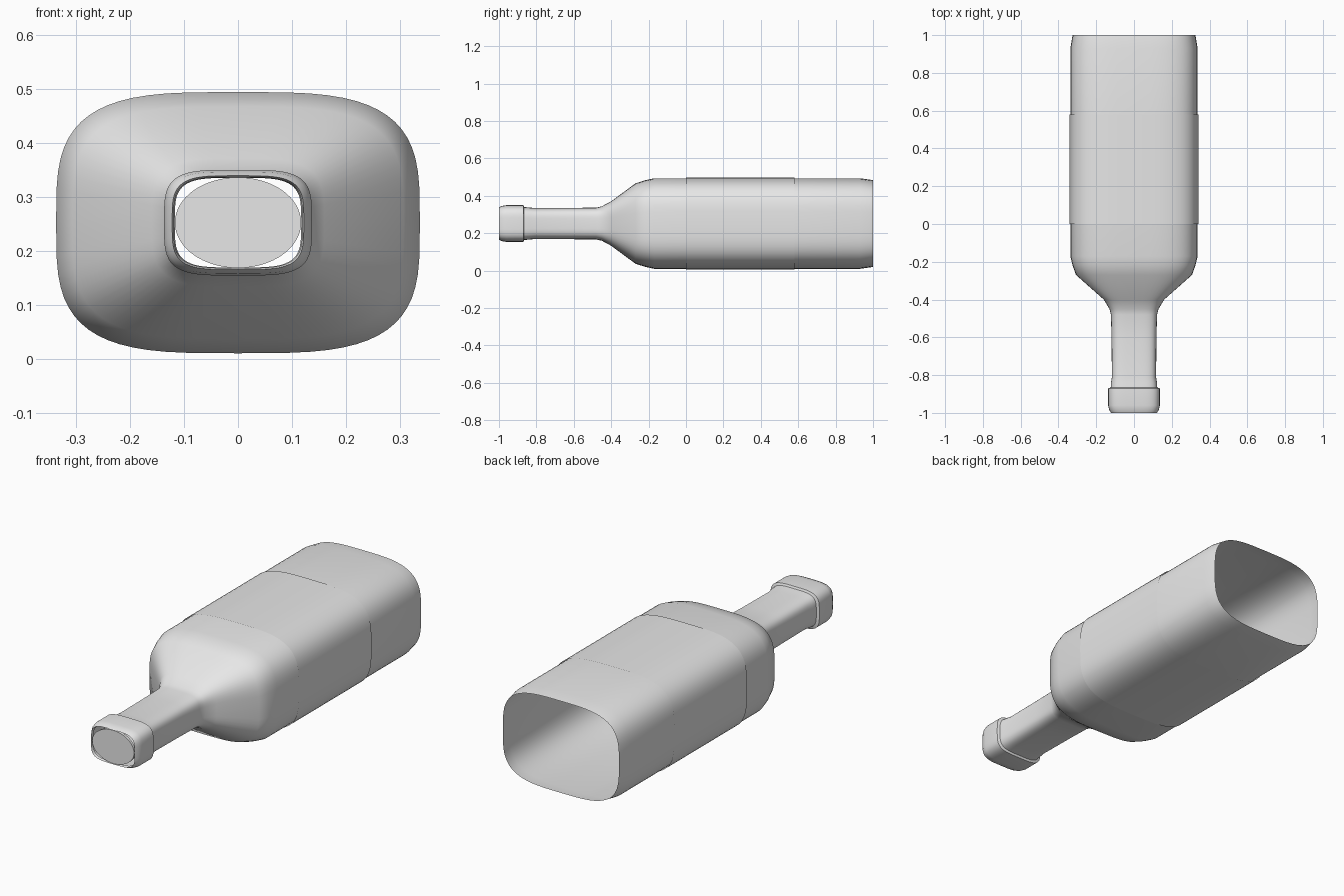
import bpy
import bmesh
from math import cos, sin, pi, radians, copysign

if "Cube" in bpy.data.objects:
    bpy.data.objects.remove(bpy.data.objects["Cube"], do_unlink=True)

SEGMENTS = 64
CENTRE_Z = 0.252

grey = bpy.data.materials.new("plain grey")
grey.use_nodes = True
grey.diffuse_color = (0.8, 0.8, 0.8, 1)
grey.node_tree.nodes["Principled BSDF"].inputs["Base Color"].default_value = grey.diffuse_color


def rounded_ring(bm, y, half_w, half_h, power):
    """Ring of vertices on a rounded rectangle facing along y."""
    ring = []
    for i in range(SEGMENTS):
        a = 2 * pi * i / SEGMENTS
        x = copysign(abs(cos(a)) ** (2 / power), cos(a)) * half_w
        z = copysign(abs(sin(a)) ** (2 / power), sin(a)) * half_h
        ring.append(bm.verts.new((x, y, CENTRE_Z + z)))
    return ring


def loft(name, sections, fill=False):
    """Open shell through sections of (y, half width, half height, power)."""
    bm = bmesh.new()
    rings = [rounded_ring(bm, *s) for s in sections]
    for a, b in zip(rings, rings[1:]):
        for i in range(SEGMENTS):
            j = (i + 1) % SEGMENTS
            bm.faces.new((a[i], a[j], b[j], b[i]))
    if fill:
        bm.faces.new(rings[0])
    mesh = bpy.data.meshes.new(name)
    bm.to_mesh(mesh)
    bm.free()
    mesh.materials.append(grey)
    obj = bpy.data.objects.new(name, mesh)
    bpy.context.collection.objects.link(obj)
    bpy.ops.object.select_all(action="DESELECT")
    obj.select_set(True)
    bpy.context.view_layer.objects.active = obj
    bpy.ops.object.shade_smooth_by_angle(angle=radians(45))
    return obj


# Bottle shell, from the neck back to the open base
loft("bottle", [
    (-0.88, 0.124, 0.089, 4),
    (-0.84, 0.122, 0.086, 4),
    (-0.81, 0.117, 0.083, 4),
    (-0.60, 0.119, 0.084, 4),
    (-0.48, 0.122, 0.085, 4),
    (-0.45, 0.130, 0.092, 3.8),
    (-0.40, 0.160, 0.119, 3.6),
    (-0.27, 0.307, 0.215, 3.5),
    (-0.22, 0.325, 0.231, 3.5),
    (-0.17, 0.337, 0.242, 3.5),
    (0.93, 0.337, 0.242, 3.5),
    (1.00, 0.325, 0.232, 3.5),
])

# Label sleeve just proud of the body
loft("label", [(0.0, 0.341, 0.245, 3.5), (0.58, 0.341, 0.245, 3.5)])

# Collar around the mouth with a rolled front lip
loft("collar", [
    (-0.985, 0.119, 0.084, 4),
    (-1.00, 0.122, 0.087, 4),
    (-0.985, 0.131, 0.094, 4),
    (-0.96, 0.137, 0.098, 4),
    (-0.87, 0.137, 0.098, 4),
    (-0.865, 0.122, 0.087, 4),
])

# Oval stopper in the mouth
loft("stopper", [(-0.998, 0.117, 0.084, 2), (-0.985, 0.117, 0.084, 2)], fill=True)
